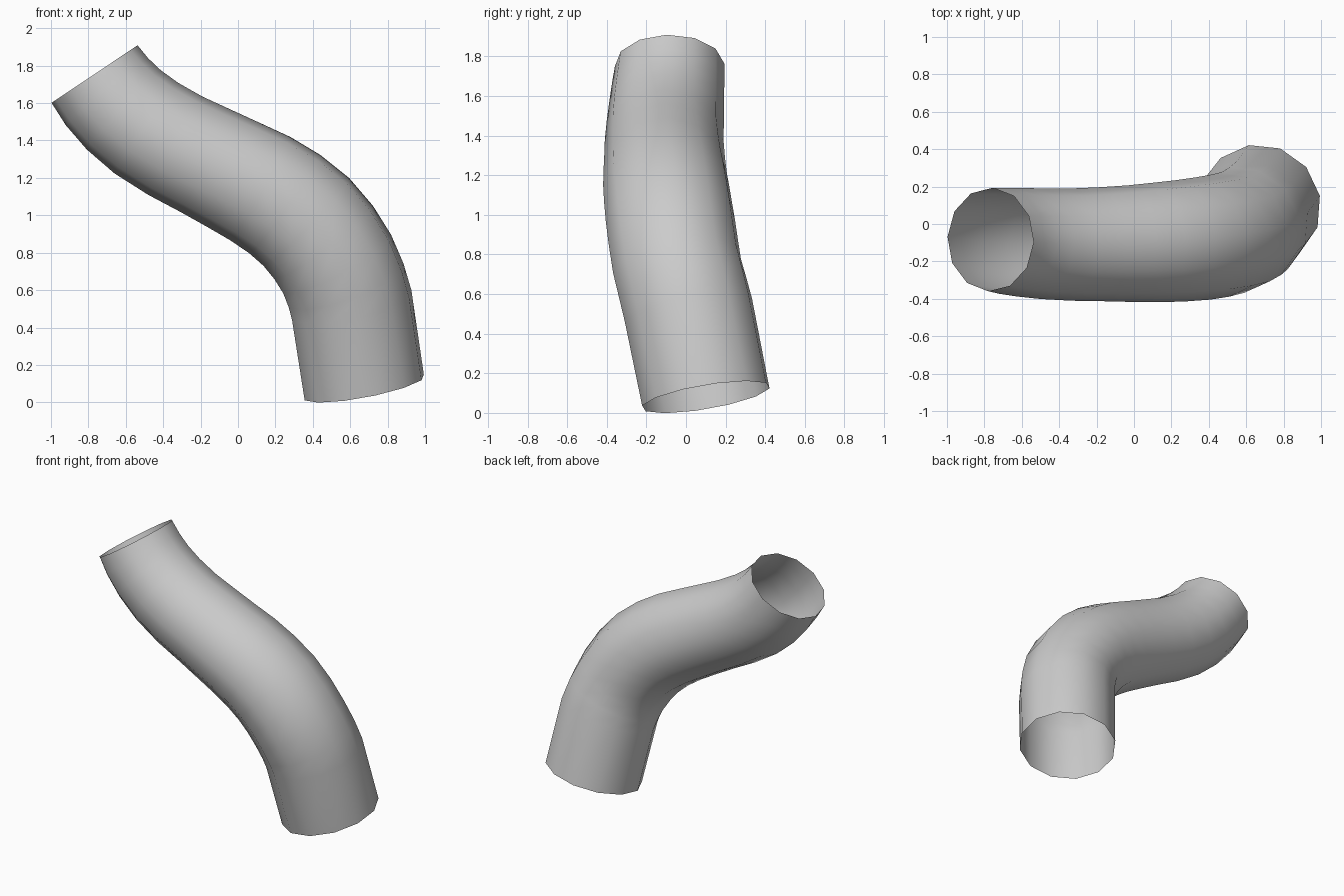
import bpy, bmesh, math
from mathutils import Vector

if "Cube" in bpy.data.objects:
    bpy.data.objects.remove(bpy.data.objects["Cube"])

SIDES = 12
# centre line of the tube: x, y, z, radius
PATH = [
    (0.675, 0.100, 0.080, 0.330), (0.608, 0.012, 0.520, 0.332),
    (0.578, -0.015, 0.625, 0.331), (0.530, -0.045, 0.740, 0.330),
    (0.458, -0.063, 0.855, 0.330), (0.365, -0.078, 0.965, 0.329),
    (0.250, -0.090, 1.060, 0.325), (0.120, -0.099, 1.142, 0.320),
    (-0.020, -0.105, 1.214, 0.312), (-0.170, -0.108, 1.290, 0.305),
    (-0.335, -0.110, 1.372, 0.300), (-0.490, -0.105, 1.466, 0.296),
    (-0.610, -0.098, 1.563, 0.290), (-0.700, -0.090, 1.660, 0.284),
    (-0.767, -0.083, 1.755, 0.277),
]
START_DIR = Vector((-0.19, -0.17, 1)).normalized()
END_DIR = Vector((-0.555, 0, 0.83)).normalized()


def tangent(i):
    if i == 0:
        return START_DIR
    if i == len(PATH) - 1:
        return END_DIR
    a, b, c = (Vector(PATH[k][:3]) for k in (i - 1, i, i + 1))
    return ((b - a).normalized() + (c - b).normalized()).normalized()


# open tube: one ring per path point, skinned with quads
bm = bmesh.new()
rings = []
for i, p in enumerate(PATH):
    t = tangent(i)
    u = Vector((0, 1, 0)).cross(t).normalized()
    v = t.cross(u)
    phase = math.radians(9 - 12 * i / (len(PATH) - 1))
    ring = []
    for k in range(SIDES):
        a = phase + 2 * math.pi * k / SIDES
        ring.append(bm.verts.new(Vector(p[:3]) + p[3] * (math.cos(a) * u + math.sin(a) * v)))
    rings.append(ring)
for r0, r1 in zip(rings, rings[1:]):
    for k in range(SIDES):
        n = (k + 1) % SIDES
        bm.faces.new((r0[k], r0[n], r1[n], r1[k])).smooth = True

mesh = bpy.data.meshes.new("bent_tube")
bm.to_mesh(mesh)
bm.free()
tube = bpy.data.objects.new("bent_tube", mesh)
bpy.context.collection.objects.link(tube)
